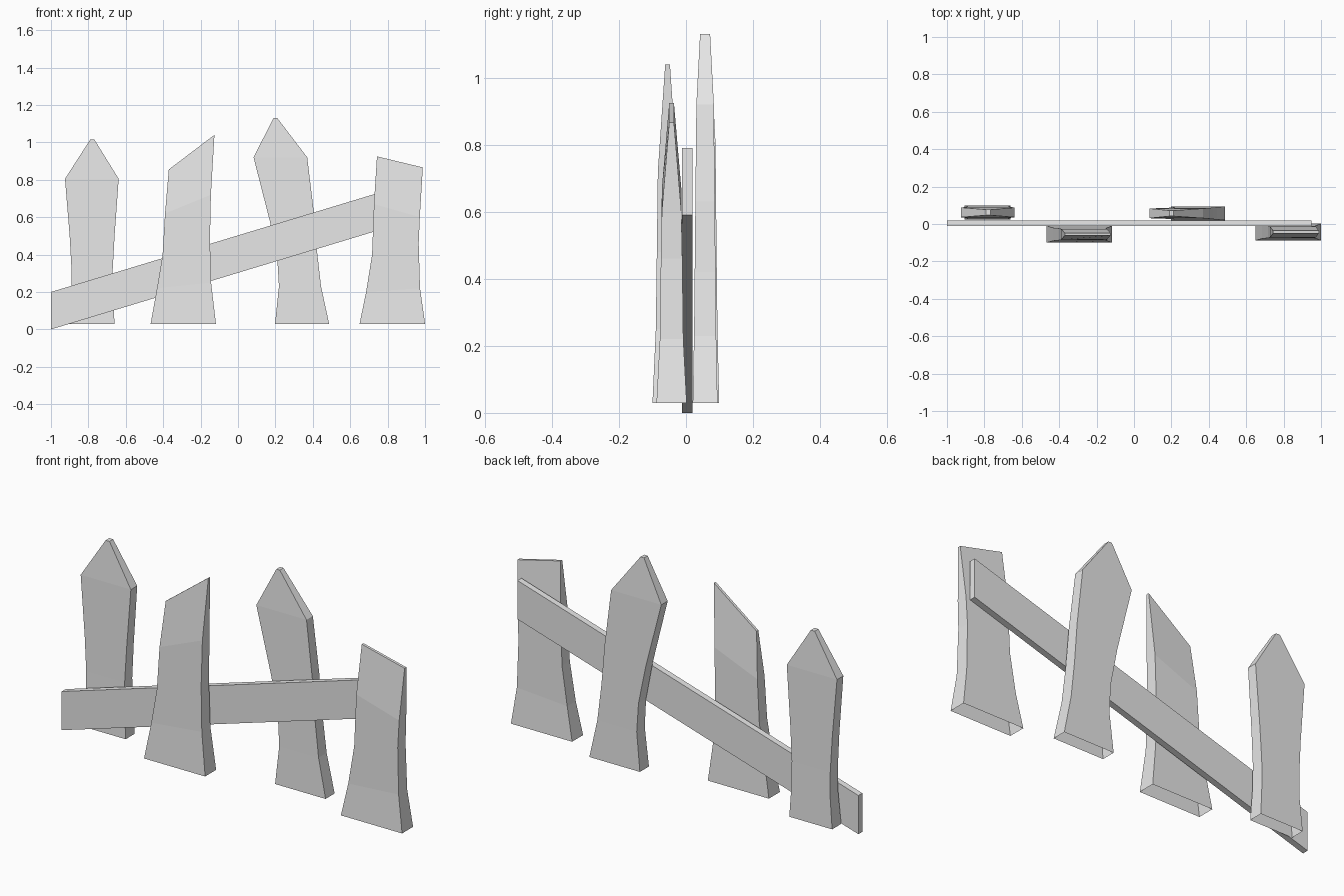
import bpy
import bmesh

cube = bpy.data.objects.get("Cube")
if cube:
    bpy.data.objects.remove(cube, do_unlink=True)

# Single grey wood colour
wood = bpy.data.materials.new("grey_wood")
wood.use_nodes = True
colour = (0.8, 0.8, 0.8, 1)
wood.diffuse_color = colour
wood.node_tree.nodes["Principled BSDF"].inputs["Base Color"].default_value = colour


def finish(name, bm):
    """Turn a bmesh into a flat shaded object."""
    bmesh.ops.recalc_face_normals(bm, faces=bm.faces)
    mesh = bpy.data.meshes.new(name)
    bm.to_mesh(mesh)
    bm.free()
    mesh.materials.append(wood)
    obj = bpy.data.objects.new(name, mesh)
    bpy.context.collection.objects.link(obj)
    return obj


def loft_picket(name, centre_y, half_depths, rows):
    """Loft rectangular sections upward; each row is left x, right x, left z, right z."""
    bm = bmesh.new()
    previous = None
    for (left, right, left_z, right_z), half in zip(rows, half_depths):
        front, back = centre_y - half, centre_y + half
        ring = [
            bm.verts.new((left, front, left_z)),
            bm.verts.new((right, front, right_z)),
            bm.verts.new((right, back, right_z)),
            bm.verts.new((left, back, left_z)),
        ]
        if previous:
            for i in range(len(ring)):
                j = (i + 1) % len(ring)
                bm.faces.new((previous[i], previous[j], ring[j], ring[i]))
        previous = ring
    # Cap the top only: the foot is hollow underneath
    bm.faces.new(previous)
    return finish(name, bm)


# Half thickness of each section, from foot to tip
pointed_depths = (.037, .033, .031, .029, .026, .015)
slanted_depths = (.045, .035, .032, .029, .007)

# Pointed pickets behind the rail
loft_picket("pointed_picket_right", .062, pointed_depths, [
    (-.905, -.66, .03, .03),
    (-.89, -.67, .2, .2),
    (-.89, -.67, .32, .32),
    (-.9, -.66, .5, .5),
    (-.925, -.638, .805, .805),
    (-.79, -.768, 1.015, 1.015),
])
loft_picket("pointed_picket_left", .057, pointed_depths, [
    (.198, .487, .03, .03),
    (.219, .444, .23, .23),
    (.21, .422, .38, .42),
    (.17, .405, .58, .63),
    (.083, .37, .92, .92),
    (.19, .21, 1.13, 1.13),
])

# Slanted pickets in front of the rail
loft_picket("slanted_picket_right", -.055, slanted_depths, [
    (-.467, -.118, .03, .03),
    (-.433, -.144, .22, .25),
    (-.403, -.15, .4, .48),
    (-.39, -.145, .62, .72),
    (-.37, -.126, .855, 1.04),
])
loft_picket("slanted_picket_left", -.043, slanted_depths, [
    (.65, 1, .03, .03),
    (.685, .973, .2, .22),
    (.717, .966, .4, .46),
    (.727, .972, .67, .6),
    (.743, .988, .925, .866),
])

# Rising rail: a box sheared upward so its ends stay vertical
bm = bmesh.new()
bmesh.ops.create_cube(bm, size=1)
for v in bm.verts:
    rise = .3 + v.co.x * .59
    v.co = (v.co.x * 1.95 - .025, v.co.y * .032 + .004, v.co.z * .2 + rise + .095)
finish("rail", bm)
